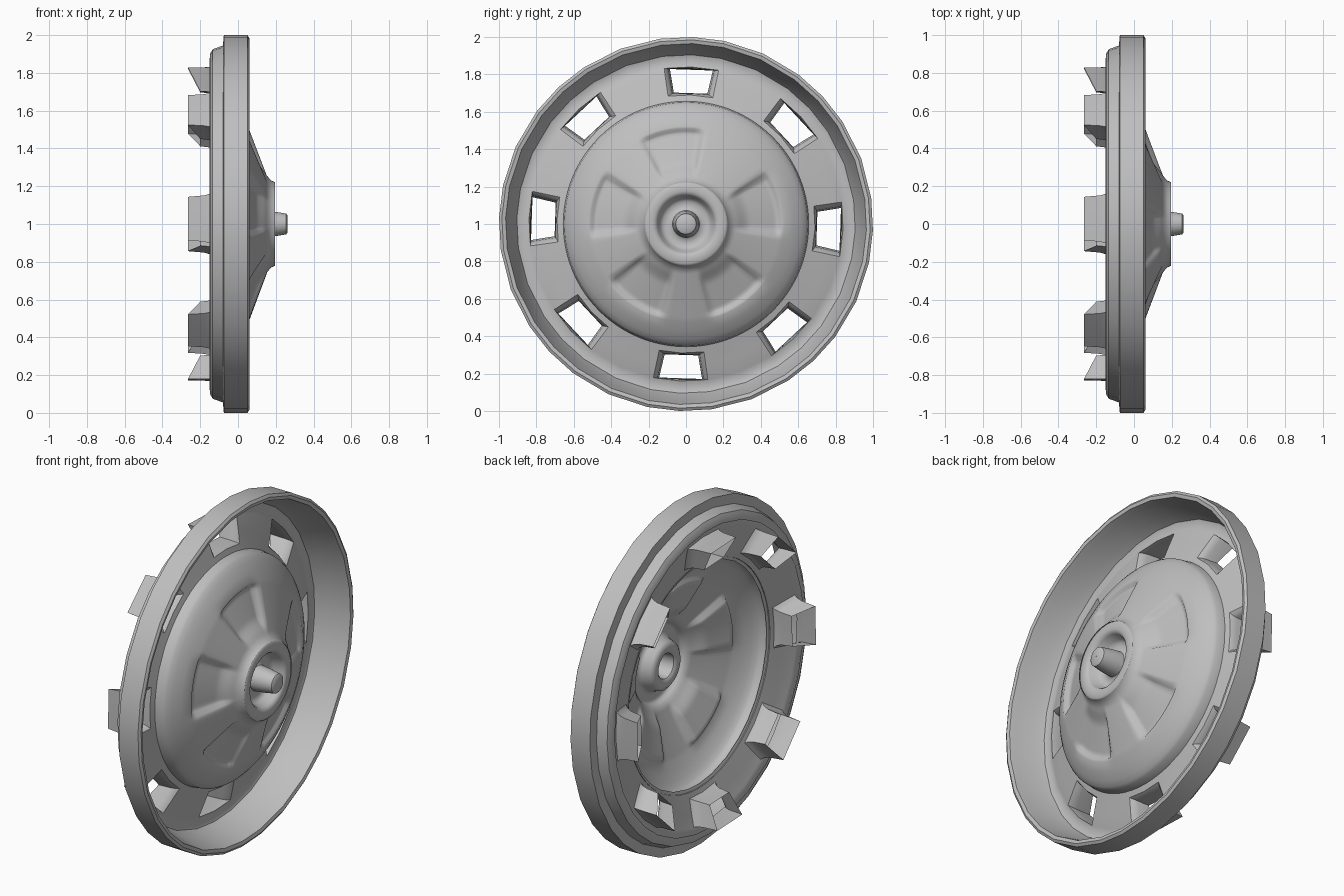
import bpy, bmesh
from math import sin, cos, radians, pi

cube = bpy.data.objects.get("Cube")
if cube:
    bpy.data.objects.remove(cube)

grey = bpy.data.materials.new("plain_grey")
grey.use_nodes = True
GREY = (0.52, 0.52, 0.52, 1)
grey.diffuse_color = GREY
grey.node_tree.nodes["Principled BSDF"].inputs["Base Color"].default_value = GREY


def point(x, r, a, side=0.0):
    """Point at radius r and angle a around the wheel axis, shifted sideways."""
    return (x, r * cos(a) - side * sin(a), 1 + r * sin(a) + side * cos(a))


def revolve(bm, profile, angles, shift=None, skip=None):
    """Sheet of rings from an inner-to-outer profile; returns the vertex grid."""
    grid = [[bm.verts.new(point(x + (shift(r, a) if shift else 0), r, a))
             for a in angles] for x, r in profile]
    n = len(angles)
    for i in range(len(grid) - 1):
        for j in range(n):
            if skip and skip(i, j):
                continue
            k = (j + 1) % n
            bm.faces.new((grid[i][j], grid[i + 1][j], grid[i + 1][k], grid[i][k]))
    return grid


def finish(bm, name, sharp=40):
    mesh = bpy.data.meshes.new(name)
    bm.to_mesh(mesh)
    bm.free()
    mesh.materials.append(grey)
    ob = bpy.data.objects.new(name, mesh)
    bpy.context.collection.objects.link(ob)
    bpy.ops.object.select_all(action='DESELECT')
    ob.select_set(True)
    bpy.context.view_layer.objects.active = ob
    bpy.ops.object.shade_smooth_by_angle(angle=radians(sharp))
    return ob


# Rim with slanted ring, eight openings and their backward sleeves
HOLES = 8
TILT = -2
columns = (-22.5, -10, 0, 10)
rim_angles = [radians(TILT + 360 / HOLES * h + c) for h in range(HOLES) for c in columns]
rim_profile = [(-.075, .64), (-.09, .69), (-.11, .765), (-.132, .84), (-.145, .875),
               (-.135, .905), (-.08, .93), (.02, .955), (.055, .965), (.06, .985),
               (.05, 1), (-.075, 1), (-.08, .945), (-.135, .925), (-.148, .9), (-.15, .875)]
bm = bmesh.new()
grid = revolve(bm, rim_profile, rim_angles,
               skip=lambda i, j: i in (1, 2) and j % 4 in (1, 2))

# Ring and column offsets walking counter-clockwise around one opening
walk = [(1, 1), (2, 1), (3, 1), (3, 2), (3, 3), (2, 3), (1, 3), (1, 2)]
tip = {1: (-.2, .70, .09), 2: (-.232, .762, .102), 3: (-.265, .825, .115)}
for h in range(HOLES):
    a = radians(TILT + 360 / HOLES * h)
    top = [grid[i][4 * h + j] for i, j in walk]
    end = []
    for i, j in walk:
        x, r, half = tip[i]
        end.append(point(x, r, a, (j - 2) * half))
    rows = [top]
    # a rounded lip first, then the straight wall
    for inward, back in ((.45, .12), (.75, .35), (1, 1)):
        row = []
        for v, e in zip(top, end):
            p = [v.co[k] + (e[k] - v.co[k]) * (back if k == 0 else inward) for k in range(3)]
            row.append(bm.verts.new(p))
        rows.append(row)
    for up, low in zip(rows, rows[1:]):
        for k in range(8):
            m = (k + 1) % 8
            bm.faces.new((up[k], up[m], low[m], low[k]))
finish(bm, "rim")

# Dome with five sunken fan-shaped panels
panels = [radians(99 + 68.5 * k) for k in range(5)]


def ramp(v, lo, hi):
    t = min(1, max(0, (v - lo) / (hi - lo)))
    return t * t * (3 - 2 * t)


def panel_depth(r, a):
    gap = min(abs((a - p + pi) % (2 * pi) - pi) for p in panels)
    sides = 1 - ramp(gap, radians(16.5), radians(21))
    return -.03 * sides * ramp(r, .245, .34) * (1 - ramp(r, .485, .52))


slope = [(.155 - .095 * t / 18, .255 + .255 * t / 18) for t in range(19)]
dome_profile = ([(.195, .222), (.175, .23)] + slope +
                [(.054, .523), (.03, .57), (.002, .615), (-.02, .64), (-.035, .65), (-.085, .657)])
bm = bmesh.new()
revolve(bm, dome_profile, [2 * pi * k / 144 for k in range(144)], shift=panel_depth)
finish(bm, "dome", 50)

# Hub collar with a groove around the centre pin
hub_profile = [(.262, .001), (.262, .045), (.255, .055), (.19, .066), (.13, .072), (.12, .085),
               (.12, .12), (.135, .138), (.18, .152), (.192, .162), (.197, .175),
               (.197, .212), (.19, .222), (.172, .232)]
bm = bmesh.new()
revolve(bm, hub_profile, [2 * pi * k / 48 for k in range(48)])
finish(bm, "hub")
